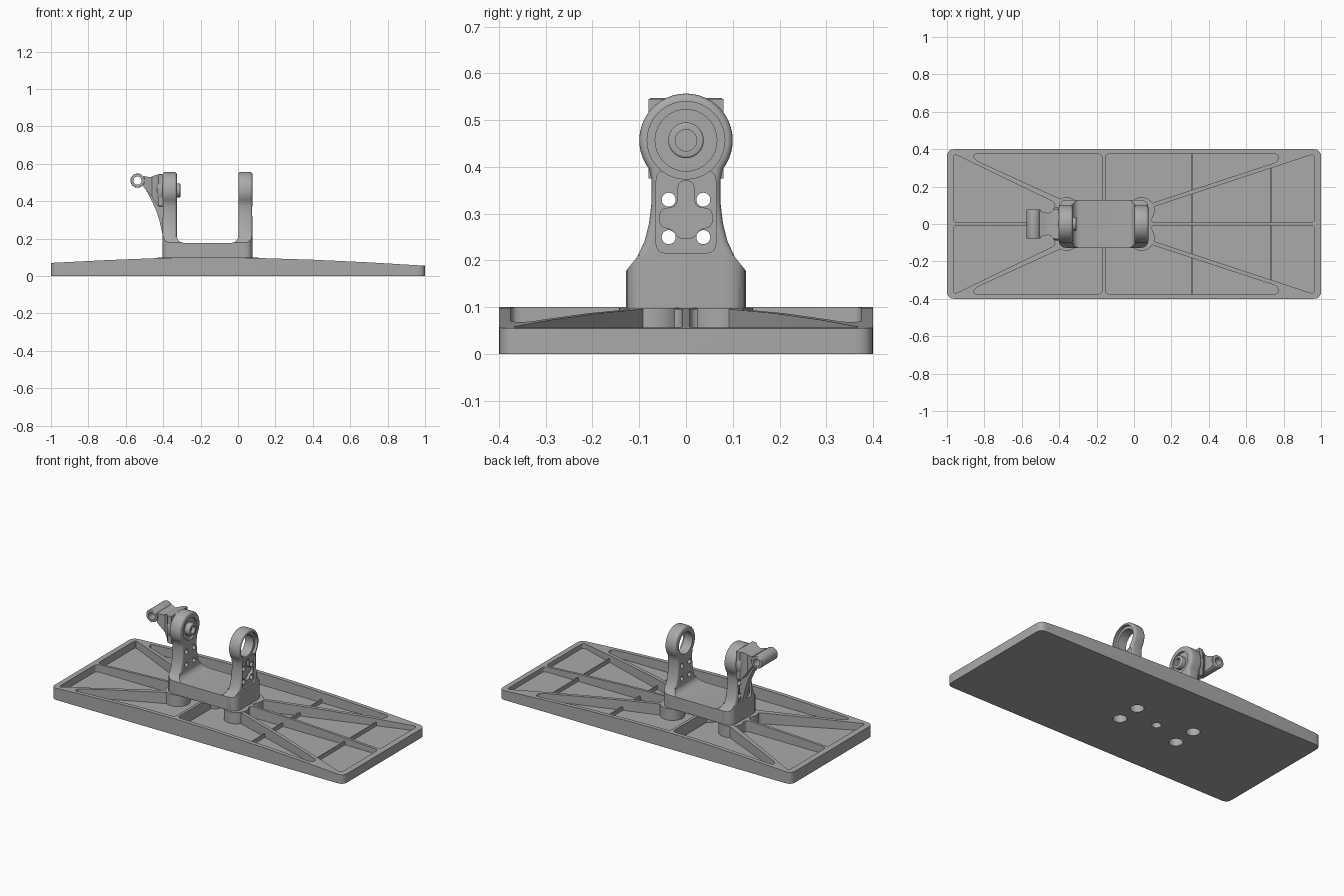
import bpy, bmesh, math
from mathutils import Vector

cube = bpy.data.objects.get("Cube")
if cube:
    bpy.data.objects.remove(cube, do_unlink=True)

grey = bpy.data.materials.new("plain grey")
grey.use_nodes = True
grey.diffuse_color = (0.4, 0.4, 0.4, 1)
grey.node_tree.nodes["Principled BSDF"].inputs["Base Color"].default_value = grey.diffuse_color

PLACE = {"x": lambda u, v, w: (w, u, v),
         "y": lambda u, v, w: (u, w, v),
         "z": lambda u, v, w: (u, v, w)}


def prism(name, pts, lo, hi, axis, bevel=0.0):
    """Extrude a 2D outline along an axis, optionally rounding the cap rims."""
    bm = bmesh.new()
    to3d = PLACE[axis]
    face = bm.faces.new([bm.verts.new(to3d(u, v, lo)) for u, v in pts])
    new = bmesh.ops.extrude_face_region(bm, geom=[face], use_keep_orig=True)["geom"]
    shift = Vector(to3d(0, 0, hi - lo))
    bmesh.ops.translate(bm, vec=shift, verts=[g for g in new if isinstance(g, bmesh.types.BMVert)])
    bmesh.ops.recalc_face_normals(bm, faces=bm.faces[:])
    if bevel:
        rims = [e for e in bm.edges if e.calc_face_angle(0) > 1.0]
        bmesh.ops.bevel(bm, geom=rims, offset=bevel, segments=4, profile=0.5,
                        affect='EDGES', clamp_overlap=True)
    mesh = bpy.data.meshes.new(name)
    bm.to_mesh(mesh)
    bm.free()
    mesh.materials.append(grey)
    ob = bpy.data.objects.new(name, mesh)
    bpy.context.collection.objects.link(ob)
    return ob


def circle(u, v, r, n=40):
    return [(u + r * math.cos(2 * math.pi * i / n), v + r * math.sin(2 * math.pi * i / n))
            for i in range(n)]


def rounded(pts, r, n=5):
    """Round every corner of a 2D outline."""
    out = []
    pts = [Vector(p) for p in pts]
    for i, p in enumerate(pts):
        a, b = pts[i - 1] - p, pts[(i + 1) % len(pts)] - p
        a = a.normalized() * min(r, a.length * 0.45)
        b = b.normalized() * min(r, b.length * 0.45)
        for k in range(n + 1):
            t = k / n
            out.append(tuple(p + a * (1 - t) ** 2 + b * t ** 2))
    return out


def mirrored(half):
    """Close a right-hand half outline across u = 0."""
    return half + [(-u, v) for u, v in reversed(half) if abs(u) > 1e-6]


def boolean(ob, tool, op='DIFFERENCE'):
    mod = ob.modifiers.new("cut", 'BOOLEAN')
    mod.operation, mod.object, mod.solver = op, tool, 'EXACT'
    select(ob)
    bpy.ops.object.modifier_apply(modifier=mod.name)
    bpy.data.objects.remove(tool, do_unlink=True)


def select(ob):
    for other in bpy.context.selected_objects:
        other.select_set(False)
    ob.select_set(True)
    bpy.context.view_layer.objects.active = ob


parts = []

# Base plate with a gently crowned top
top = [(1, .055), (.7, .073), (.4, .087), (.08, .097), (-.15, .1), (-.4, .097), (-.7, .085), (-1, .07)]
plate = prism("base_plate", [(-1, 0), (1, 0)] + top, -.4, .4, "y")
boolean(plate, prism("outline", rounded([(-1, -.4), (1, -.4), (1, .4), (-1, .4)], .04), -.1, .3, "z"),
        'INTERSECT')
parts.append(plate)

# Pockets between the ribs, the same on both sides
FLOOR = .028
pockets = [
    [(-.965, .008), (-.965, .377), (-.42, .113), (-.42, .008)],
    [(-.86, .375), (-.17, .375), (-.17, .008), (-.33, .008), (-.38, .128), (-.85, .342)],
    [(-.153, .375), (.77, .375), (.77, .333), (.06, .1), (0, .008), (-.153, .008)],
    [(.965, .008), (.965, .375), (.09, .087), (.09, .008)],
]
for side in (1, -1):
    for outline in pockets:
        pts = rounded([(x, side * y) for x, y in outline], .025)
        boolean(plate, prism("pocket", pts, FLOOR, .3, "z"))

# Bolt bosses with holes from below
bolts = [(x, y, .07, .039) for x in (-.36, .04) for y in (-.073, .073)] + [(-.16, 0, .045, .026)]
for x, y, r, hole in bolts:
    boss = prism("bolt_boss", circle(x, y, r), .01, .098, "z")
    for ob in (plate, boss):
        boolean(ob, prism("bolt_hole", circle(x, y, hole), -.05, .2, "z"))
    parts.append(boss)

# Low cross ribs
for x, reach in ((.31, .378), (.735, .3)):
    parts.append(prism("cross_rib", [(x - .004, -reach), (x + .004, -reach), (x + .004, reach), (x - .004, reach)],
                       .02, .05, "z"))

# Bracket outline seen from the side and from above
HUB = .457
flank = [(.128, .097), (.128, .178), (.105, .207), (.089, .24), (.079, .28), (.0735, .325), (.0735, .37)]
arc = [(.1 * math.cos(math.radians(a)), HUB + .1 * math.sin(math.radians(a))) for a in range(-38, 91, 8)]
side_outline = mirrored(flank + arc)


def footprint():
    return prism("footprint", rounded([(-.403, -.128), (.077, -.128), (.077, .128), (-.403, .128)], .045),
                 0, 1, "z")


# Bracket base with fillets up to the arms
fillet = [(.04 * math.cos(math.radians(a)), .04 * math.sin(math.radians(a))) for a in range(0, -91, -15)]
trough = [(-.037 + u, .217 + v) for u, v in fillet] + [(-.288 - u, .217 + v) for u, v in reversed(fillet)]
base = prism("bracket_base", [(-.403, .097), (.077, .097), (.077, .212), (.003, .212)]
             + trough + [(-.328, .212), (-.403, .212)], -.2, .2, "y")
boolean(base, prism("side_outline", side_outline, -1, 1, "x"), 'INTERSECT')
boolean(base, footprint(), 'INTERSECT')
parts.append(base)

# Bracket arms with bolt holes and an outer recess
panel = rounded(mirrored([(.064, .216), (.064, .385), (.045, .395)]), .022)
clover = rounded(mirrored([(.017, .37), (.017, .325), (.026, .313), (.056, .31), (.056, .272),
                           (.03, .268), (.016, .247)]), .016)
for name, lo, hi, outer, inward in (("right_arm", -.403, -.327, -.403, 1), ("left_arm", .002, .077, .077, -1)):
    arm = prism(name, side_outline, lo, hi, "x", bevel=.014)
    boolean(arm, footprint(), 'INTERSECT')
    for pts, depth in ((panel, .012), (clover, .03)):
        ends = sorted((outer - inward * .05, outer + inward * depth))
        boolean(arm, prism("recess", pts, ends[0], ends[1], "x"))
    for y in (-.037, .037):
        for z in (.25, .33):
            boolean(arm, prism("screw_hole", circle(y, z, .015, 20), lo - .1, hi + .1, "x"))
    if name == "left_arm":
        # Stepped opening
        boolean(arm, prism("opening", circle(0, HUB, .066), -.1, .2, "x"))
        boolean(arm, prism("step", circle(0, HUB, .083), .06, .2, "x"))
    else:
        # Bearing seat
        boolean(arm, prism("seat", circle(0, HUB, .066), hi - .012, hi + .1, "x"))
    parts.append(arm)

# Pivot pin inside the right arm
pin = prism("pivot_pin", circle(0, HUB, .038), -.36, -.308, "x", bevel=.005)
boolean(pin, prism("pin_bore", circle(0, HUB, .023), -.33, -.2, "x"))
parts.append(pin)

# Control horn: hub disc, waisted neck, web and hinge barrel
parts.append(prism("horn_hub", circle(0, HUB, .088), -.432, -.395, "x", bevel=.014))
neck = prism("horn_neck", [(-.505, .535), (-.47, .528), (-.435, .542), (-.4, .545), (-.4, .375),
                           (-.43, .375), (-.465, .43), (-.505, .475)], -.2, .2, "y")
waist = [(.07, -.51), (.066, -.49), (.058, -.46), (.066, -.44), (.08, -.425), (.08, -.39)]
boolean(neck, prism("waist", [(v, u) for u, v in mirrored(waist)], 0, 1, "z"), 'INTERSECT')
parts.append(neck)
parts.append(prism("horn_web", [(-.5, .475), (-.47, .42), (-.44, .355), (-.42, .295), (-.405, .23),
                                (-.4, .2), (-.38, .2), (-.38, .45)], -.02, .02, "y"))
barrel = prism("hinge_barrel", circle(-.537, .51, .038), -.078, .078, "y", bevel=.004)
boolean(barrel, prism("hinge_bore", circle(-.537, .51, .022), -.2, .2, "y"))
parts.append(barrel)

# Smooth shading with sharp edges kept
for ob in parts:
    select(ob)
    bpy.ops.object.shade_smooth_by_angle(angle=math.radians(30))
